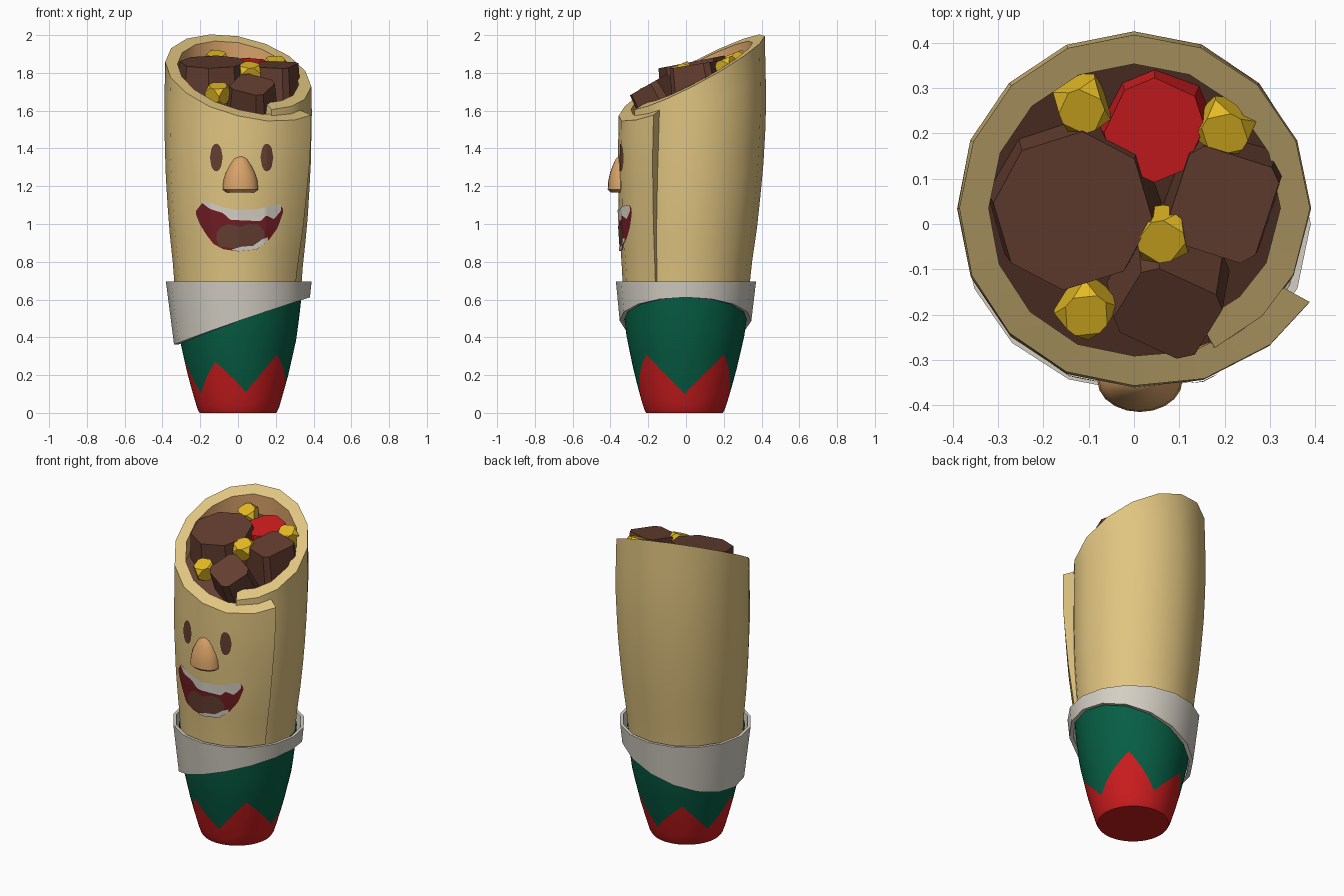
import bpy, bmesh, math
from mathutils import Matrix, Vector
from mathutils.bvhtree import BVHTree

if "Cube" in bpy.data.objects:
    bpy.data.objects.remove(bpy.data.objects["Cube"])


def material(name, r, g, b):
    m = bpy.data.materials.new(name)
    lin = [((c / 255 + 0.055) / 1.055) ** 2.4 for c in (r, g, b)]
    m.diffuse_color = (*lin, 1)
    m.use_nodes = True
    m.node_tree.nodes["Principled BSDF"].inputs["Base Color"].default_value = m.diffuse_color
    return m


TAN = material("tortilla_tan", 224, 196, 128)
PEACH = material("peach", 216, 162, 104)
GREEN = material("wrapper_green", 6, 94, 68)
RED = material("red", 203, 28, 30)
WHITE = material("off_white", 212, 207, 196)
BROWN = material("meat_brown", 100, 62, 48)
YELLOW = material("corn_yellow", 228, 186, 36)
MAROON = material("mouth_maroon", 112, 28, 34)


def interp(points, x):
    """Piecewise linear lookup."""
    if x <= points[0][0]:
        return points[0][1]
    for (x0, y0), (x1, y1) in zip(points, points[1:]):
        if x <= x1:
            return y0 + (y1 - y0) * (x - x0) / (x1 - x0)
    return points[-1][1]


def add_object(name, verts, faces, mats, rule=None, smooth=True, fix=True):
    me = bpy.data.meshes.new(name)
    me.from_pydata(verts, [], faces)
    for m in mats:
        me.materials.append(m)
    if rule:
        for p in me.polygons:
            p.material_index = rule(p.index)
    if fix:
        bm = bmesh.new()
        bm.from_mesh(me)
        bmesh.ops.recalc_face_normals(bm, faces=bm.faces)
        bm.to_mesh(me)
        bm.free()
    if smooth:
        me.shade_smooth()
        me.set_sharp_from_angle(angle=math.radians(35))
    ob = bpy.data.objects.new(name, me)
    bpy.context.collection.objects.link(ob)
    return ob


def grid_faces(cols, rows, wrap_cols=False, wrap_rows=False):
    """Quads joining columns of points laid out one after another."""
    return [(c * rows + r, (c + 1) % cols * rows + r,
             (c + 1) % cols * rows + (r + 1) % rows, c * rows + (r + 1) % rows)
            for c in range(cols if wrap_cols else cols - 1)
            for r in range(rows if wrap_rows else rows - 1)]


# Body outline shared by tortilla and wrapper
RADIUS = [(0, .2), (.02, .212), (.1, .235), (.2, .263), (.4, .308), (.6, .332),
          (.7, .335), (1, .367), (1.3, .385), (1.6, .391), (2, .382)]
CENTRE_Y = [(0, -.008), (.7, 0), (1.2, .02), (1.6, .035)]


def rim_height(x, y):
    return 1.775 - .17 * x + .52 * y


def point(theta, z, offset=0.0):
    r = interp(RADIUS, z) + offset
    return (r * math.cos(theta), r * math.sin(theta) + interp(CENTRE_Y, z), z)


# Tortilla: a rolled sheet whose outer end overlaps its inner end
LEVELS, WALL, Z0 = 9, .065, .64
SPIRAL = [(-60, -.035), (-10, 0), (275, 0), (332, .048)]
DROP = [(215, 0), (270, .02), (332, .045)]
degrees = [-60, -40, -22.5] + [22.5 * i for i in range(14)] + [315, 332]
verts = []
for d in degrees:
    t = math.radians(d)
    for wall, order in ((0, range(LEVELS)), (WALL, reversed(range(LEVELS)))):
        r = .386 - wall + interp(SPIRAL, d)
        top = rim_height(r * math.cos(t), r * math.sin(t) + .035) - interp(DROP, d)
        for k in order:
            z = Z0 + (top - Z0) * k / (LEVELS - 1)
            grow = min(1, (z - .5) / .9)
            verts.append(point(t, z, interp(SPIRAL, d) * grow - wall))
rows = LEVELS * 2
faces = grid_faces(len(degrees), rows, wrap_rows=True)
side_count = len(faces)
last = (len(degrees) - 1) * rows
for base in (0, last):
    faces += [(base + k, base + k + 1, base + rows - 2 - k, base + rows - 1 - k)
              for k in range(LEVELS - 1)]
add_object("tortilla", verts, faces, [TAN, PEACH],
           lambda i: int(i < side_count and i % rows >= LEVELS and i % rows < rows - 1))
surface = BVHTree.FromPolygons(verts, faces)

# Wrapper: red zigzag base and green sleeve meeting on the same edge
ZIGZAG = [(-45, .31), (0, .1), (45, .31), (80, .1), (120, .28), (155, .1),
          (190, .28), (215, .1), (245, .27), (280, .11), (315, .31)]
COLS = 72
angles = [-45 + 5 * i for i in range(COLS)]
base_verts, sleeve_verts = [], []
for d in angles:
    t, edge = math.radians(d), interp(ZIGZAG, d)
    base_verts += [point(t, edge * k, .003) for k in (0, .07, .3, .65, 1)]
    sleeve_verts += [point(t, edge + (.67 - edge) * k / 6, .003) for k in range(7)]
add_object("wrapper_base", base_verts,
           grid_faces(COLS, 5, True) + [tuple(range(0, COLS * 5, 5))], [RED])
add_object("wrapper_sleeve", sleeve_verts, grid_faces(COLS, 7, True), [GREEN])

# Folded cuff with a slanted lower edge
cuff = []
for i in range(16):
    t = math.tau * i / 16
    low = .487 + .125 * math.cos(t)
    for z, out in ((low, .03), (.695, .036), (.695, .018), (low, .008)):
        x, y, _ = point(t, z, out)
        cuff.append((x * 1.04 + .004, y, z))
add_object("cuff", cuff, grid_faces(16, 4, True, True), [WHITE])

# Filling bed, sloped just under the rim
bed = [(.34 * math.cos(a), .34 * math.sin(a) + .035) for a in
       (math.tau * i / 24 for i in range(24))]
add_object("filling_bed", [(x, y, rim_height(x, y) - .12) for x, y in bed],
           [tuple(range(24))], [BROWN], smooth=False, fix=False)


def chunk(name, mat, centre, half, tilt, spin, cut, taper=.88, kernel=False):
    """Faceted block: upright edges sliced off, or every corner for a kernel."""
    bm = bmesh.new()
    bmesh.ops.create_cube(bm, size=2)
    if kernel:
        bmesh.ops.bevel(bm, geom=bm.verts[:], offset=cut, segments=1, affect='VERTICES')
    else:
        upright = [e for e in bm.edges if abs(e.verts[0].co.z - e.verts[1].co.z) > 1]
        bmesh.ops.bevel(bm, geom=upright, offset=cut, segments=1, affect='EDGES')
        for v in bm.verts:
            if v.co.z > 0:
                v.co.x *= taper
                v.co.y *= taper
    rot = Matrix.Rotation(math.radians(tilt), 4, 'X') @ Matrix.Rotation(math.radians(spin), 4, 'Z')
    bm.transform(Matrix.Translation(centre) @ rot @ Matrix.Diagonal((*half, 1)))
    bmesh.ops.recalc_face_normals(bm, faces=bm.faces)
    me = bpy.data.meshes.new(name)
    bm.to_mesh(me)
    bm.free()
    me.materials.append(mat)
    bpy.context.collection.objects.link(bpy.data.objects.new(name, me))


chunk("meat_large", BROWN, (-.135, .05, 1.75), (.185, .19, .11), 11, -28, .6)
chunk("meat_right", BROWN, (.195, .06, 1.735), (.118, .128, .11), 9, -18, .25)
chunk("meat_front", BROWN, (.075, -.155, 1.665), (.115, .105, .085), 30, -28, .3)
chunk("tomato", RED, (.045, .22, 1.785), (.115, .125, .075), 10, -25, .5, .85)

# Corn kernels
for i, c in enumerate([(-.115, .265, 1.86), (.2, .215, 1.83),
                       (.06, -.022, 1.8), (-.105, -.185, 1.69)]):
    chunk(f"corn_{i + 1}", YELLOW, c, (.049, .052, .046), 22, 20 + 40 * i, .75, kernel=True)

# Nose: a stretched lathe form
nose = [(1.168, .0), (1.168, .075), (1.182, .094), (1.23, .09), (1.27, .078),
        (1.31, .058), (1.345, .036), (1.362, .012), (1.364, 0)]
nv = [(.013 + r * math.cos(a), -.345 + .74 * r * math.sin(a), z)
      for a in (math.tau * i / 20 for i in range(20)) for z, r in nose]
add_object("nose", nv, grid_faces(20, len(nose), True), [PEACH])


# Painted face details: thin sheets laid on the tortilla surface
def decal(name, mat, low, high, lift):
    x0, x1 = low[0][0], low[-1][0]
    cols, rws = max(8, int((x1 - x0) / .01)), 6
    pts = []
    for i in range(cols + 1):
        x = x0 + (x1 - x0) * i / cols
        a, b = interp(low, x), interp(high, x)
        for k in range(rws):
            z = a + (b - a) * k / (rws - 1)
            hit = surface.ray_cast(Vector((x, -1, z)), Vector((0, 1, 0)))[0]
            pts.append((x, hit.y - lift, z))
    add_object(name, pts, grid_faces(cols + 1, rws), [mat], fix=False)


for side, cx in (("left", -.115), ("right", .153)):
    arc = [(math.cos(math.pi * (1 - i / 12)), math.sin(math.pi * i / 12)) for i in range(13)]
    decal(f"eye_{side}", BROWN, [(cx + .034 * u, 1.352 - .073 * v) for u, v in arc],
          [(cx + .034 * u, 1.352 + .073 * v) for u, v in arc], .004)
decal("mouth", MAROON,
      [(-.222, 1.05), (-.2, .995), (-.165, .94), (-.13, .895), (-.08, .867), (0, .855),
       (.1, .865), (.16, .91), (.21, .98), (.238, 1.06)],
      [(-.222, 1.07), (-.19, 1.11), (-.17, 1.12), (-.08, 1.085), (0, 1.07), (.1, 1.075),
       (.2, 1.1), (.225, 1.1), (.238, 1.08)], .003)
decal("upper_teeth", WHITE,
      [(-.185, 1.108), (-.15, 1.08), (-.08, 1.058), (-.04, 1.022), (.12, 1.015),
       (.15, 1.045), (.19, 1.025), (.228, 1.07)],
      [(-.185, 1.114), (-.17, 1.122), (-.08, 1.088), (0, 1.073), (.1, 1.078), (.2, 1.102),
       (.228, 1.1)], .006)
decal("tongue", BROWN,
      [(-.115, .92), (-.1, .88), (0, .87), (.1, .88), (.14, .93)],
      [(-.115, .95), (-.09, .985), (-.05, 1), (.01, .985), (.06, 1), (.11, .995), (.14, .96)], .006)
decal("lower_teeth", WHITE,
      [(-.03, .858), (.02, .858), (.1, .866), (.16, .91)],
      [(-.03, .866), (.02, .88), (.08, .885), (.13, .92), (.16, .93)], .008)
